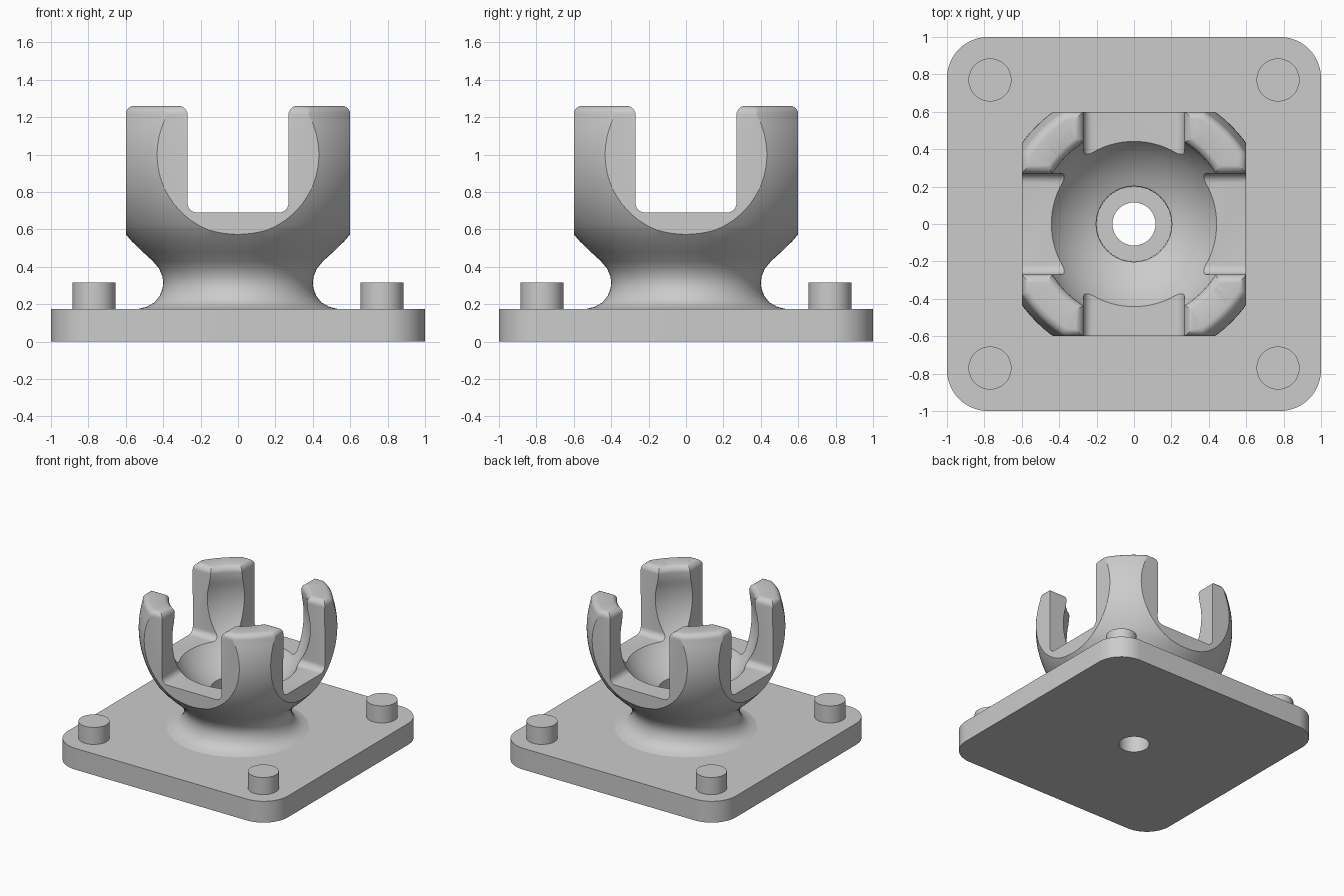
import bpy, bmesh, math
from mathutils import Matrix

if "Cube" in bpy.data.objects:
    bpy.data.objects.remove(bpy.data.objects["Cube"], do_unlink=True)

grey = bpy.data.materials.new("light grey")
grey.use_nodes = True
grey.diffuse_color = (0.6, 0.6, 0.6, 1)
grey.node_tree.nodes["Principled BSDF"].inputs["Base Color"].default_value = (0.6, 0.6, 0.6, 1)


def make(name, bm):
    bmesh.ops.recalc_face_normals(bm, faces=bm.faces)
    mesh = bpy.data.meshes.new(name)
    bm.to_mesh(mesh)
    bm.free()
    mesh.materials.append(grey)
    ob = bpy.data.objects.new(name, mesh)
    bpy.context.collection.objects.link(ob)
    return ob


def arc(cx, cz, r, start, end, n):
    """Points on an arc, angles in degrees."""
    angles = [math.radians(start + (end - start) * i / n) for i in range(n + 1)]
    return [(cx + r * math.cos(a), cz + r * math.sin(a)) for a in angles]


def revolve(name, profile, steps=96):
    """Spin a closed (radius, height) profile around the z axis."""
    bm = bmesh.new()
    verts = [bm.verts.new((r, 0, z)) for r, z in profile]
    edges = [bm.edges.new(pair) for pair in zip(verts, verts[1:])]
    bmesh.ops.spin(bm, geom=verts + edges, cent=(0, 0, 0), axis=(0, 0, 1),
                   angle=2 * math.pi, steps=steps)
    bmesh.ops.remove_doubles(bm, verts=bm.verts, dist=0.0001)
    return make(name, bm)


def extrude(name, outline, depth):
    """Extrude an xy outline upward from z = 0."""
    bm = bmesh.new()
    face = bm.faces.new([bm.verts.new((x, y, 0)) for x, y in outline])
    out = bmesh.ops.extrude_face_region(bm, geom=[face])
    top = [g for g in out["geom"] if isinstance(g, bmesh.types.BMVert)]
    bmesh.ops.translate(bm, vec=(0, 0, depth), verts=top)
    return make(name, bm)


def boolean(ob, tool, operation):
    mod = ob.modifiers.new(tool.name, "BOOLEAN")
    mod.operation, mod.solver, mod.object = operation, "EXACT", tool
    bpy.context.view_layer.objects.active = ob
    bpy.ops.object.modifier_apply(modifier=mod.name)


# Socket body: flared neck and ball-shaped cup with a rounded rim
TOP = 1.26
neck = [(0, 0.1), (0.53, 0.1), (0.53, 0.175), (0.485, 0.187), (0.445, 0.21), (0.418, 0.245),
        (0.403, 0.285), (0.4, 0.32), (0.405, 0.35), (0.422, 0.39), (0.455, 0.43),
        (0.51, 0.48), (0.567, 0.535)]
cup = arc(0, 1.0, 0.74, -33, 16, 20)
rim = arc(0.66, 1.21, 0.05, 15, 90, 6)
socket = revolve("ball_socket", neck + cup + rim + [(0, TOP)])

# Square envelope that flattens the four sides of the cup
bm = bmesh.new()
bmesh.ops.create_cube(bm, size=1.2)
bmesh.ops.scale(bm, vec=(1, 1, (TOP + 0.001) / 1.2), verts=bm.verts)
bmesh.ops.translate(bm, vec=(0, 0, (TOP + 0.001) / 2), verts=bm.verts)
top_edges = [e for e in bm.edges if all(v.co.z > 1 for v in e.verts)]
bmesh.ops.bevel(bm, geom=top_edges, offset=0.045, segments=5, profile=0.5, affect="EDGES")
envelope = make("envelope_cutter", bm)

# Ball cavity with screw recess and through hole
hole = [(0, -0.2), (0.115, -0.2), (0.115, 0.35), (0.2, 0.35)]
ball = arc(0, 1.0, 0.54, -68, 15, 26)
lip = arc(0.565, 1.21, 0.052, 180, 90, 6)
cavity = revolve("cavity_cutter", hole + ball + lip + [(0.565, 1.5), (0, 1.5)])

# Slot with filleted floor corners and rounded upper edges
half = arc(0.22, 0.74, 0.05, -90, 0, 6) + arc(0.32, 1.21, 0.051, 180, 90, 6) + [(0.32, 1.5)]
outline = half + [(-x, z) for x, z in reversed(half)]
slots = []
for turn in (0, 90):
    slot = extrude("slot_cutter", outline, 2)
    stand = Matrix.Translation((0, 1, 0)) @ Matrix.Rotation(math.pi / 2, 4, "X")
    slot.data.transform(Matrix.Rotation(math.radians(turn), 4, "Z") @ stand)
    slots.append(slot)

boolean(socket, envelope, "INTERSECT")
for tool in [cavity] + slots:
    boolean(socket, tool, "DIFFERENCE")

# Base plate with rounded corners
corners = []
for i, (sx, sy) in enumerate([(1, 1), (-1, 1), (-1, -1), (1, -1)]):
    corners += arc(sx * 0.78, sy * 0.78, 0.22, 90 * i, 90 * i + 90, 12)
plate = extrude("base_plate", corners, 0.175)
boolean(plate, cavity, "DIFFERENCE")

# Corner pegs
pegs = []
for sx in (-1, 1):
    for sy in (-1, 1):
        side = ("left" if sx > 0 else "right") + ("_front" if sy < 0 else "_back")
        peg = extrude(side + "_peg", arc(0, 0, 0.115, 0, 352.5, 47), 0.165)
        peg.location = (sx * 0.77, sy * 0.77, 0.15)
        pegs.append(peg)

for tool in [envelope, cavity] + slots:
    bpy.data.objects.remove(tool, do_unlink=True)

# Smooth shading with sharp edges kept
bpy.ops.object.select_all(action="DESELECT")
for ob in [socket, plate] + pegs:
    ob.select_set(True)
bpy.context.view_layer.objects.active = socket
bpy.ops.object.shade_smooth_by_angle(angle=math.radians(30))
